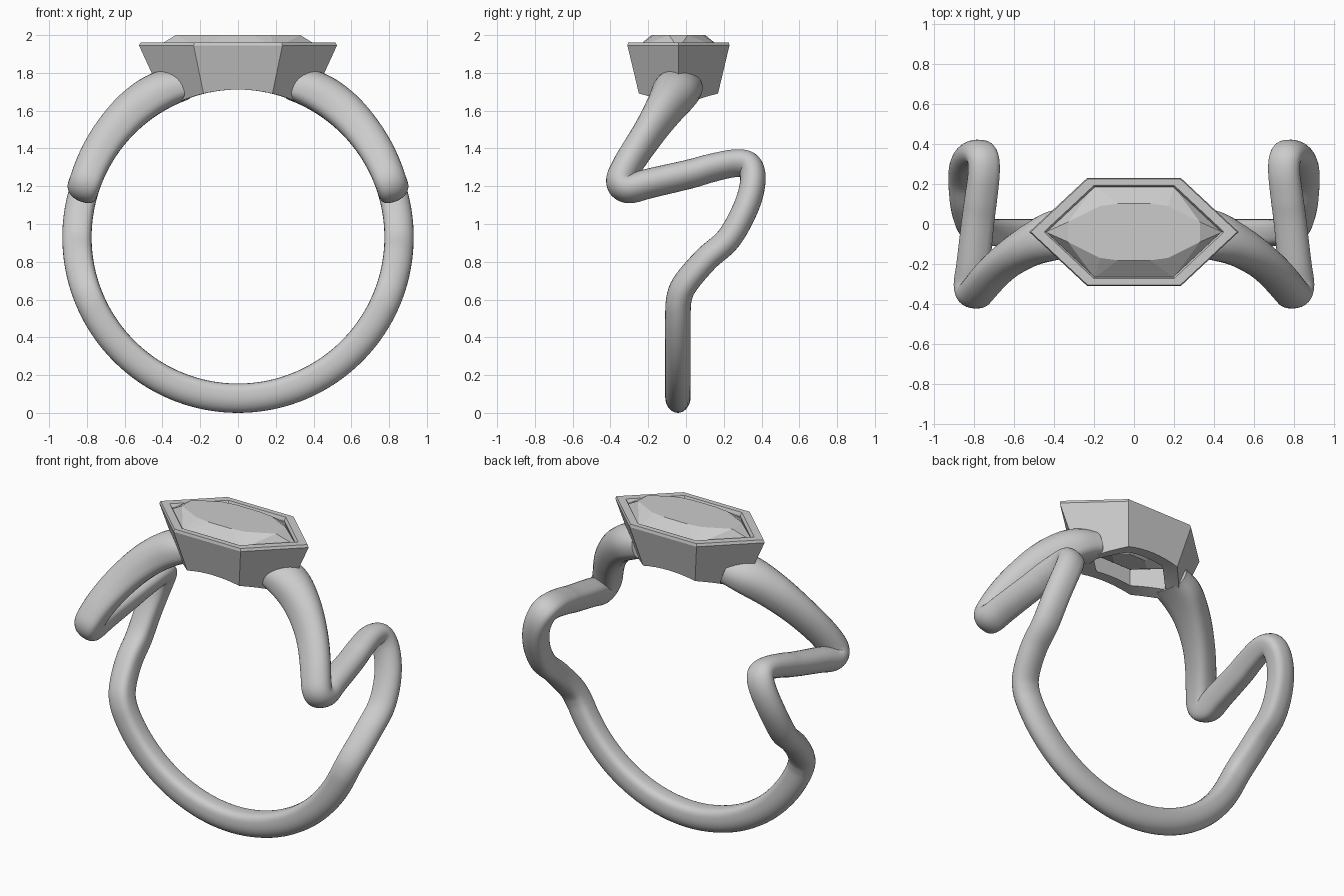
import bpy, bmesh, math
from mathutils import Vector

if "Cube" in bpy.data.objects:
    bpy.data.objects.remove(bpy.data.objects["Cube"])

CZ, RI, CY = 0.93, 0.775, -0.04     # ring centre height, finger radius, y of the setting


def make(name, bm, angle):
    bmesh.ops.recalc_face_normals(bm, faces=bm.faces)
    me = bpy.data.meshes.new(name)
    bm.to_mesh(me)
    bm.free()
    ob = bpy.data.objects.new(name, me)
    bpy.context.collection.objects.link(ob)
    bpy.ops.object.select_all(action='DESELECT')
    ob.select_set(True)
    bpy.context.view_layer.objects.active = ob
    if angle:
        bpy.ops.object.shade_smooth_by_angle(angle=math.radians(angle))
    return ob


def skin(bm, rows, closed=False):
    vs = [[bm.verts.new(p) for p in r] for r in rows]
    n = len(vs[0])
    pairs = list(zip(vs, vs[1:])) + ([(vs[-1], vs[0])] if closed else [])
    for a, b in pairs:
        for i in range(n):
            j = (i + 1) % n
            bm.faces.new((a[i], a[j], b[j], b[i]))
    return vs


# Band: wavy path wrapped on the finger cylinder (angle, y, height, width)
half = [(-90, -.043, .155, .135), (-67, -.043, .155, .135), (-45, -.043, .155, .135),
        (-30, -.043, .155, .135), (-22.5, -.036, .155, .135), (-16.6, 0, .155, .135),
        (-8, .106, .155, .135), (-.3, .228, .155, .135), (10.8, .317, .155, .135),
        (20.5, .354, .155, .135), (26.5, .335, .157, .135), (27.7, .26, .157, .135),
        (25.7, .13, .16, .14), (23.4, .02, .16, .145), (19.8, -.19, .165, .15),
        (17.8, -.30, .17, .15), (20.2, -.345, .17, .155), (26, -.315, .175, .155),
        (40, -.2, .19, .165), (52, -.115, .205, .2), (62, -.06, .205, .245),
        (70, -.035, .175, .25)]
ctrl = [Vector((180 - a, *r)) for a, *r in half[:0:-1]] + [Vector((a + 360, *r)) for a, *r in half]


def catmull(p0, p1, p2, p3, t):
    return (p1 * 2 + (p2 - p0) * t + (p0 * 2 - p1 * 5 + p2 * 4 - p3) * t * t
            + (p1 * 3 - p0 - p2 * 3 + p3) * t ** 3) / 2


path = []
pad = [ctrl[0] * 2 - ctrl[1]] + ctrl + [ctrl[-1] * 2 - ctrl[-2]]
for i in range(len(ctrl) - 1):
    path += [catmull(*pad[i:i + 4], k / 8) for k in range(8)]
path.append(ctrl[-1])


def radial(a):
    return Vector((math.cos(math.radians(a)), 0, math.sin(math.radians(a))))


def on_path(q):
    return radial(q[0]) * (RI + q[2] / 2) + Vector((0, q[1], CZ))


def section(q, tangent):
    # rounded outside, flatter towards the finger
    n = radial(q[0])
    side = tangent.cross(n).normalized()
    base = Vector((0, q[1], CZ)) + n * RI
    pts = []
    for k in range(28):
        a = 2 * math.pi * k / 28
        c, s = math.cos(a), math.sin(a)
        e = 1 if s >= 0 else .65
        v = math.copysign(abs(c) ** e, c) * q[3] / 2
        u = .45 + (.55 * s if s >= 0 else -.45 * abs(s) ** e)
        pts.append(base + side * v + n * u * q[2])
    return pts


rows = []
for i, q in enumerate(path):
    t = on_path(path[min(i + 1, len(path) - 1)]) - on_path(path[max(i - 1, 0)])
    rows.append(section(q, t))
bm = bmesh.new()
rings = skin(bm, rows)
bm.faces.new(rings[0])
bm.faces.new(rings[-1])
make("wavy_band", bm, 50)

# Setting: tapered hexagonal bezel whose underside follows the finger
HEX = [(.524, 0), (.235, .27), (-.235, .27), (-.524, 0), (-.235, -.27), (.235, -.27)]
outline = [Vector(HEX[i]).lerp(Vector(HEX[(i + 1) % 6]), k / 8) for i in range(6) for k in range(8)]


def flat_ring(s, z):
    return [(p.x * s, p.y * s + CY, z) for p in outline]


def arched_ring(factor):
    pts = []
    for p in outline:
        z = 1.7
        for _ in range(12):                       # settle the taper onto the arch
            s = factor * (1 - .88 * (1.945 - z))
            z = CZ + math.sqrt(.782 ** 2 - (p.x * s) ** 2)
        pts.append((p.x * s, p.y * s + CY, z))
    return pts


bm = bmesh.new()
skin(bm, [arched_ring(1), flat_ring(1, 1.945), flat_ring(.985, 1.962), flat_ring(.86, 1.962),
          flat_ring(.835, 1.945), flat_ring(.835, 1.9), flat_ring(.62, 1.84), arched_ring(.68)],
     closed=True)
make("bezel_setting", bm, 20)

# Stone: faceted crown with flat table, stepped pavilion below
bm = bmesh.new()
quarter = [(.33, .05), (.17, .13), (.08, .142)]
pts = [(x * a, y * b + CY, 2.0) for x, y in quarter for a in (1, -1) for b in (1, -1)]
for s, z in ((.845, 1.93), (.83, 1.91), (.55, 1.81), (.25, 1.75)):
    pts += [(x * s, y * s + CY, z) for x, y in HEX]
bmesh.ops.convex_hull(bm, input=[bm.verts.new(p) for p in pts])
bmesh.ops.dissolve_limit(bm, angle_limit=.01, verts=bm.verts, edges=bm.edges)
make("hexagonal_stone", bm, 0)
